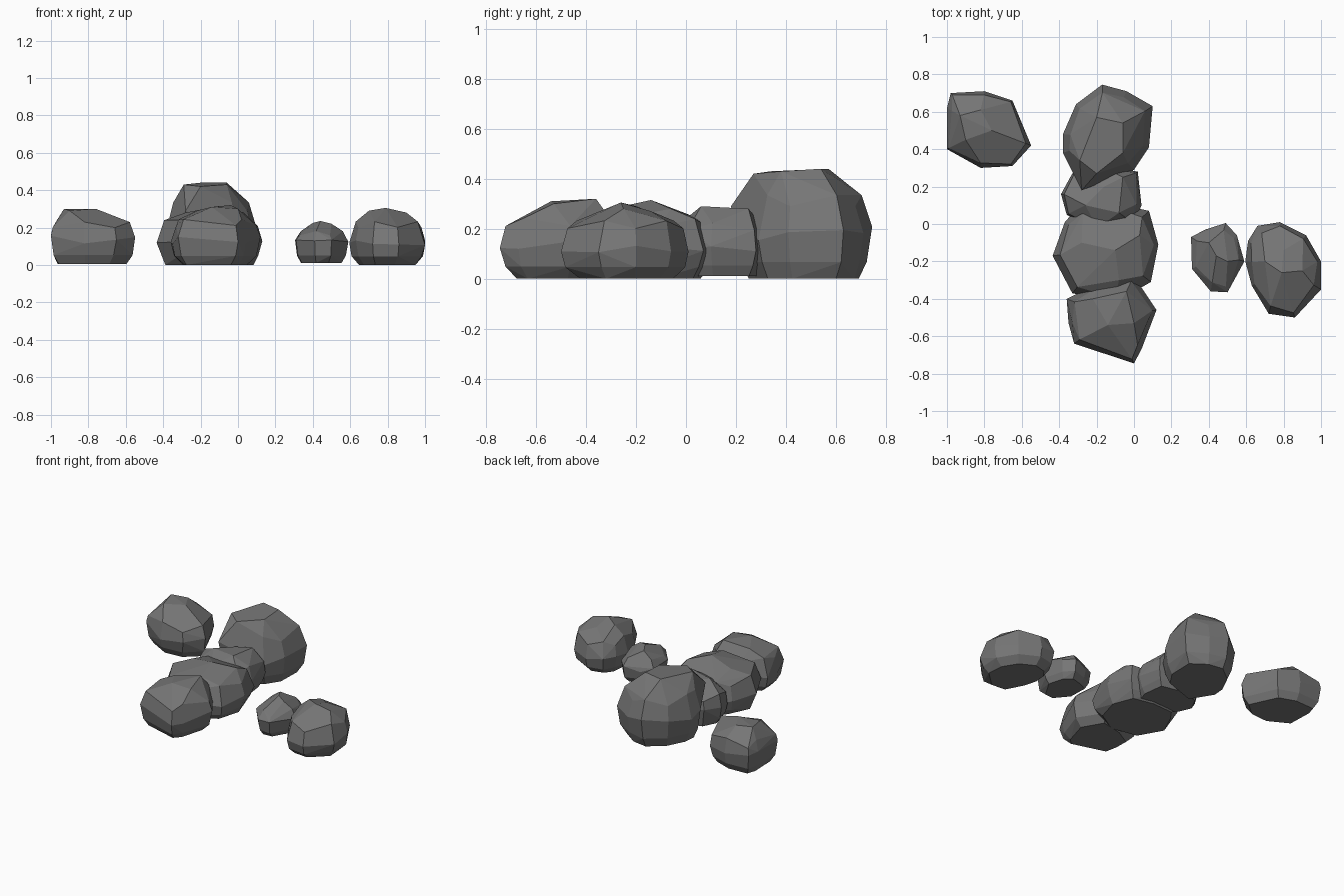
import bpy
import bmesh
import random
from mathutils import Vector

default_cube = bpy.data.objects.get("Cube")
if default_cube:
    bpy.data.objects.remove(default_cube, do_unlink=True)

# Single stone colour
stone = bpy.data.materials.new("grey_stone")
stone.use_nodes = True
colour = (0.18, 0.18, 0.18, 1)
stone.diffuse_color = colour
stone.node_tree.nodes["Principled BSDF"].inputs["Base Color"].default_value = colour


def boulder(name, outline, crown, base=0, belly=0.42, foot=0.74, shoulder=0.86, seed=1):
    """Faceted stone: hull of a foot, a belly outline, a shoulder ring and crown points."""
    rng = random.Random(seed)
    height = max(point[2] for point in crown) - base
    centre = sum((Vector(p) for p in outline), Vector((0, 0))) / len(outline)
    crown_centre = sum((Vector(p[:2]) for p in crown), Vector((0, 0))) / len(crown)
    middle = centre.lerp(crown_centre, 0.3)
    points = [Vector(p) for p in crown]

    def add(flat, level):
        points.append(Vector((flat.x, flat.y, base + level * height)))

    for index, corner in enumerate(outline):
        corner = Vector(corner)
        # Belly corners keep the plan outline, at slightly uneven heights
        add(corner, belly + rng.uniform(-0.08, 0.08))
        # Small flat foot, with a chamfer above it
        add(centre.lerp(corner, foot + rng.uniform(-0.04, 0.04)), 0)
        add(centre.lerp(corner, 0.93 + rng.uniform(-0.03, 0.02)), belly * 0.36)
        # Broad shoulder facets lean towards the crown
        if index % 2:
            add(middle.lerp(corner, shoulder + 0.05), 0.66)
        else:
            add(middle.lerp(corner, shoulder + rng.uniform(-0.05, 0.03)), 0.76)

    bm = bmesh.new()
    for point in points:
        bm.verts.new(point)
    hull = bmesh.ops.convex_hull(bm, input=bm.verts[:])
    spare = {g for g in hull["geom_interior"] + hull["geom_unused"]
             if isinstance(g, bmesh.types.BMVert)}
    bmesh.ops.delete(bm, geom=list(spare), context="VERTS")
    # Merge nearly flat neighbours into larger chipped planes
    bmesh.ops.dissolve_limit(bm, angle_limit=0.12, verts=bm.verts[:], edges=bm.edges[:])
    bmesh.ops.recalc_face_normals(bm, faces=bm.faces[:])
    mesh = bpy.data.meshes.new(name)
    bm.to_mesh(mesh)
    bm.free()
    mesh.materials.append(stone)
    rock = bpy.data.objects.new(name, mesh)
    bpy.context.collection.objects.link(rock)


# Central row of overlapping boulders, back to front
boulder("tall_back_boulder",
        [(-.38, .48), (-.31, .64), (-.17, .745), (-.04, .71), (.1, .63),
         (.08, .41), (0, .29), (-.27, .2), (-.38, .38)],
        [(-.28, .18, .29), (-.29, .34, .43), (-.2, .27, .42), (-.06, .38, .43),
         (-.06, .54, .44), (-.2, .57, .44)],
        foot=0.8, shoulder=0.82, seed=3)

boulder("small_linking_boulder",
        [(-.39, .16), (-.33, .27), (-.15, .31), (.02, .28), (.04, .1),
         (0, 0), (-.2, -.04), (-.36, .05)],
        [(-.26, .1, .28), (-.16, .2, .28), (-.06, .25, .28), (-.08, .06, .29)],
        base=0.01, foot=0.8, shoulder=0.9, seed=5)

boulder("wide_middle_boulder",
        [(-.435, -.17), (-.37, .01), (-.3, .09), (-.1, .11), (.08, .07), (.13, -.11),
         (.09, -.31), (-.1, -.42), (-.33, -.37)],
        [(-.28, -.1, .28), (-.1, -.14, .315), (.03, -.06, .28), (-.08, -.3, .28)],
        foot=0.8, seed=8)

boulder("front_boulder",
        [(-.36, -.4), (-.35, -.53), (-.32, -.64), (0, -.745), (.04, -.67),
         (.12, -.46), (0, -.28), (-.2, -.32)],
        [(-.22, -.4, .29), (-.14, -.54, .31), (-.04, -.36, .32), (0, -.53, .3)],
        seed=4)

# Pair of loose stones on the left
boulder("small_left_stone",
        [(.305, -.07), (.38, -.03), (.49, .005), (.55, -.06), (.59, -.2),
         (.5, -.365), (.41, -.36), (.31, -.24)],
        [(.44, -.17, .235), (.4, -.1, .225), (.5, -.2, .22)],
        base=0.01, belly=0.5, shoulder=0.8, seed=6)

boulder("large_left_stone",
        [(.595, -.2), (.61, -.09), (.66, -.01), (.78, .01), (.92, -.06), (1, -.2),
         (1, -.35), (.86, -.5), (.72, -.48), (.63, -.33)],
        [(.7, -.2, .29), (.79, -.26, .305), (.9, -.25, .28), (.8, -.14, .27)],
        seed=7)

# Lone stone at the back right
boulder("right_back_stone",
        [(-1, .62), (-.98, .7), (-.8, .71), (-.65, .66), (-.55, .42),
         (-.65, .31), (-.82, .3), (-1, .4)],
        [(-.93, .58, .3), (-.9, .45, .29), (-.76, .5, .3), (-.82, .61, .295)],
        base=0.005, belly=0.45, foot=0.78, shoulder=0.9, seed=2)
